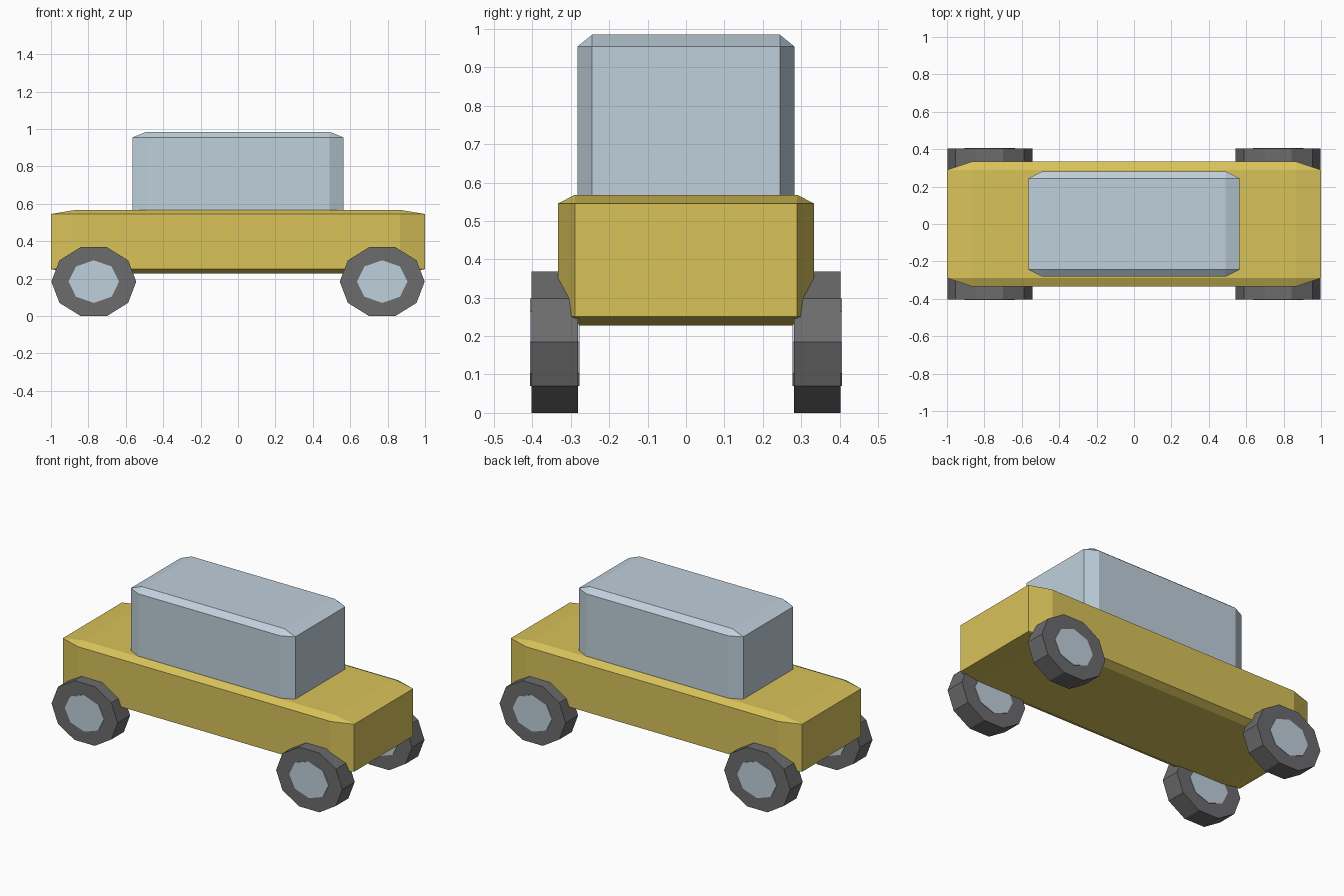
import bpy, bmesh
from math import sin, cos, tau

default = bpy.data.objects.get("Cube")
if default:
    bpy.data.objects.remove(default, do_unlink=True)


def material(name, rgb):
    mat = bpy.data.materials.new(name)
    mat.use_nodes = True
    mat.diffuse_color = (*rgb, 1)
    mat.node_tree.nodes["Principled BSDF"].inputs["Base Color"].default_value = (*rgb, 1)
    return mat


yellow = material("mustard yellow", (0.69, 0.54, 0.10))
blue = material("pale blue grey", (0.52, 0.63, 0.71))
grey = material("dark rubber grey", (0.15, 0.15, 0.155))


def finish(bm, name, mat):
    bmesh.ops.recalc_face_normals(bm, faces=bm.faces[:])
    mesh = bpy.data.meshes.new(name)
    bm.to_mesh(mesh)
    bm.free()
    mesh.materials.append(mat)
    obj = bpy.data.objects.new(name, mesh)
    bpy.context.collection.objects.link(obj)
    return obj


def chamfered_box(name, half_x, half_y, bottom, top, mat):
    """Chamfer a cube first, then stretch it so the chamfers stretch too."""
    bm = bmesh.new()
    bmesh.ops.create_cube(bm, size=2)
    bmesh.ops.bevel(bm, geom=bm.edges[:], offset=0.134, offset_type='OFFSET',
                    segments=1, affect='EDGES')
    bmesh.ops.scale(bm, vec=(half_x, half_y, (top - bottom) / 2), verts=bm.verts)
    obj = finish(bm, name, mat)
    obj.location.z = (top + bottom) / 2
    return obj


def disc(name, sides, radius_x, radius_z, depth, location, mat):
    """Slightly oval prism with its axle along y."""
    bm = bmesh.new()
    ring = [bm.verts.new((radius_x * cos(tau * i / sides), -depth / 2,
                          radius_z * sin(tau * i / sides))) for i in range(sides)]
    cap = bm.faces.new(ring)
    out = bmesh.ops.extrude_face_region(bm, geom=[cap], use_keep_orig=True)
    moved = [v for v in out["geom"] if isinstance(v, bmesh.types.BMVert)]
    bmesh.ops.translate(bm, vec=(0, depth, 0), verts=moved)
    obj = finish(bm, name, mat)
    obj.location = location
    return obj


# Body and cabin
chamfered_box("body", 1.0, 0.334, 0.228, 0.568, yellow)
chamfered_box("cabin", 0.565, 0.282, 0.535, 0.985, blue)

# Wheels, each with a hub that shows on both faces
for end, sx in (("left", 1), ("right", -1)):
    for side, sy in (("front", -1), ("back", 1)):
        spot = (0.771 * sx, 0.342 * sy, 0.184)
        disc(f"{side}_{end}_tyre", 10, 0.227, 0.1935, 0.122, spot, grey)
        disc(f"{side}_{end}_hub", 8, 0.135, 0.114, 0.128, spot, blue)
